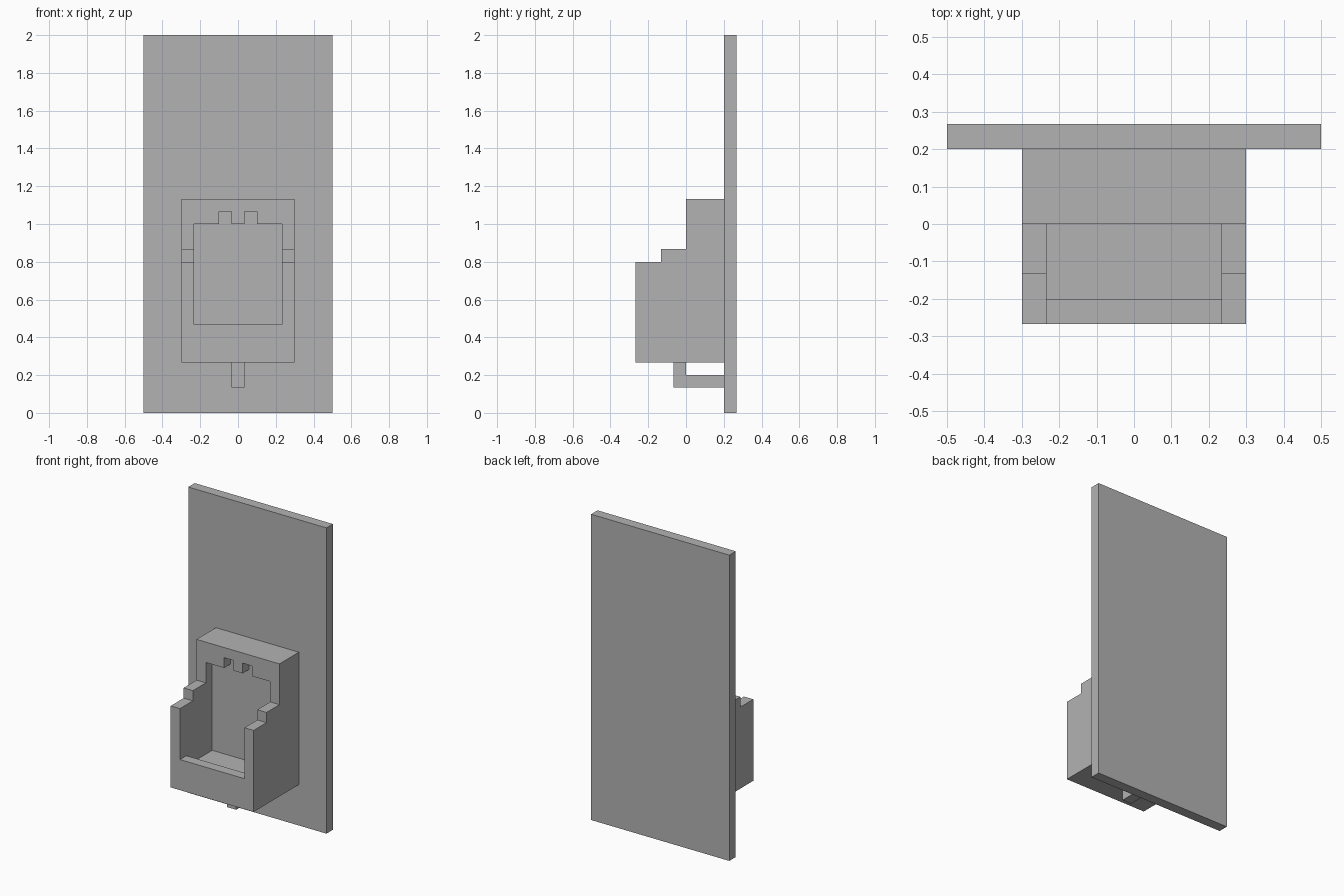
import bpy
import bmesh
from mathutils import Vector

U = 2 / 30  # one module: the thickness of every wall

old = bpy.data.objects.get("Cube")
if old:
    bpy.data.objects.remove(old, do_unlink=True)

grey = bpy.data.materials.new("plain grey")
grey.use_nodes = True
grey.diffuse_color = (0.45, 0.45, 0.45, 1)
grey.node_tree.nodes["Principled BSDF"].inputs["Base Color"].default_value = grey.diffuse_color


def prism(name, half_width, profile, centre=0):
    """Extrude a (y, z) outline along x; all sizes in modules."""
    bm = bmesh.new()
    face = bm.faces.new([bm.verts.new(Vector((centre - half_width, y, z)) * U)
                         for y, z in profile])
    new = bmesh.ops.extrude_face_region(bm, geom=[face])["geom"]
    verts = [v for v in new if isinstance(v, bmesh.types.BMVert)]
    bmesh.ops.translate(bm, verts=verts, vec=(2 * half_width * U, 0, 0))
    bmesh.ops.recalc_face_normals(bm, faces=bm.faces)
    mesh = bpy.data.meshes.new(name)
    bm.to_mesh(mesh)
    bm.free()
    mesh.materials.append(grey)
    obj = bpy.data.objects.new(name, mesh)
    bpy.context.collection.objects.link(obj)
    return obj


def rect(y0, y1, z0, z1):
    return [(y0, z0), (y1, z0), (y1, z1), (y0, z1)]


def cut(target, cutter):
    mod = target.modifiers.new("cut", 'BOOLEAN')
    mod.operation = 'DIFFERENCE'
    mod.solver = 'EXACT'
    mod.object = cutter
    bpy.context.view_layer.objects.active = target
    bpy.ops.object.modifier_apply(modifier=mod.name)
    bpy.data.objects.remove(cutter, do_unlink=True)


# Tall back panel
prism("back_panel", 7.5, rect(3, 4, 0, 30))

# Holder with stepped side walls
holder = prism("holder", 4.5, [(-4, 4), (3, 4), (3, 17), (0, 17),
                               (0, 13), (-2, 13), (-2, 12), (-4, 12)])

# Inner pocket and the front opening above the lip
cut(holder, prism("pocket_cutter", 3.5, rect(-3, 1, 6, 15)))
cut(holder, prism("opening_cutter", 3.5, rect(-5, -2, 7, 15)))

# Two notches in the top edge of the pocket
for side in (-1, 1):
    cut(holder, prism("notch_cutter", 0.5, rect(-1, 1, 14.5, 16), side))

# Hook joining the holder underside to the panel
prism("lower_hook", 0.5, [(-1, 2), (3, 2), (3, 3), (0, 3), (0, 4), (-1, 4)])
